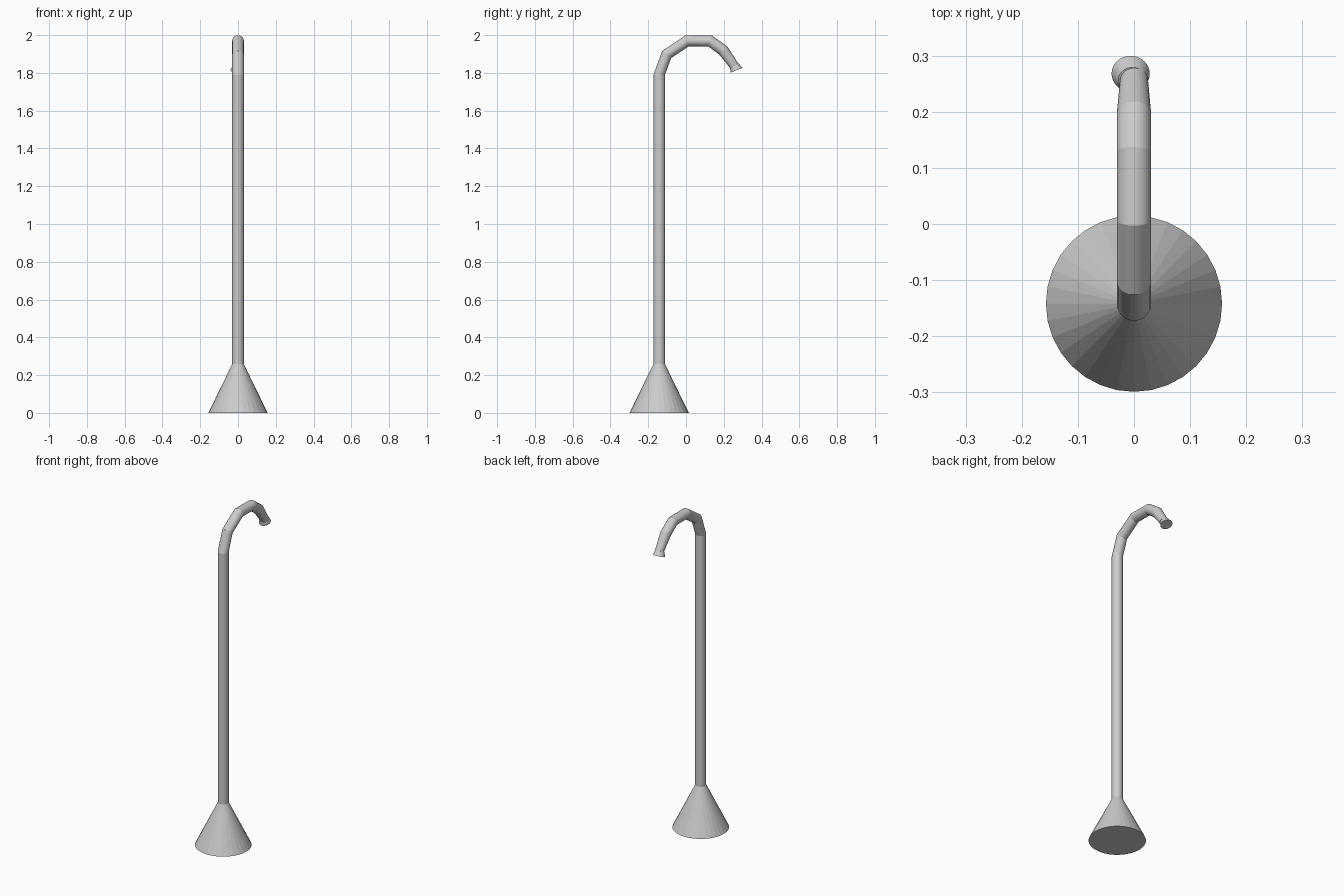
import bpy, bmesh, math
from mathutils import Vector

if "Cube" in bpy.data.objects:
    bpy.data.objects.remove(bpy.data.objects["Cube"])

SIDES = 32


def loft(name, rings):
    """Skin circular rings given as (centre, radius, axis) and cap both ends."""
    bm = bmesh.new()
    loops = []
    for c, r, axis in rings:
        u = Vector((1, 0, 0))
        v = Vector(axis).normalized().cross(u)
        loops.append([bm.verts.new(Vector(c) + r * (math.cos(a) * u + math.sin(a) * v))
                      for a in (2 * math.pi * i / SIDES for i in range(SIDES))])
    for a, b in zip(loops, loops[1:]):
        for i in range(SIDES):
            j = (i + 1) % SIDES
            bm.faces.new((a[i], a[j], b[j], b[i]))
    bm.faces.new(loops[0])
    bm.faces.new(loops[-1])
    bmesh.ops.recalc_face_normals(bm, faces=bm.faces)
    mesh = bpy.data.meshes.new(name)
    bm.to_mesh(mesh)
    bm.free()
    obj = bpy.data.objects.new(name, mesh)
    bpy.context.collection.objects.link(obj)
    return obj


UP = (0, 0, 1)
POLE_Y = -0.142

# Conical foot
loft("base_cone", [((0, POLE_Y, 0), 0.157, UP), ((0, POLE_Y, 0.26), 0.03, UP)])

# Upright and bent neck, one faceted tube
path = [(POLE_Y, 0.255), (POLE_Y, 1.79), (-0.102, 1.898), (0.006, 1.97),
        (0.128, 1.969), (0.197, 1.919), (0.257, 1.835)]
pts = [Vector((0, y, z)) for y, z in path]
rings = []
for i, p in enumerate(pts):
    before = (p - pts[i - 1]).normalized() if i else Vector(UP)
    after = (pts[i + 1] - p).normalized() if i < len(pts) - 1 else before
    rings.append((p, 0.0305, before + after))
rings[1] = (pts[1], 0.0305, UP)
rings[-1] = (pts[-1], 0.025, (0, 0.45, -0.89))
loft("pole", rings)

# Small flared outlet, sitting slightly off centre
outlet_axis = (0, 0.36, -0.93)
loft("outlet", [((-0.003, 0.256, 1.84), 0.025, outlet_axis),
                ((-0.006, 0.268, 1.814), 0.034, outlet_axis)])
